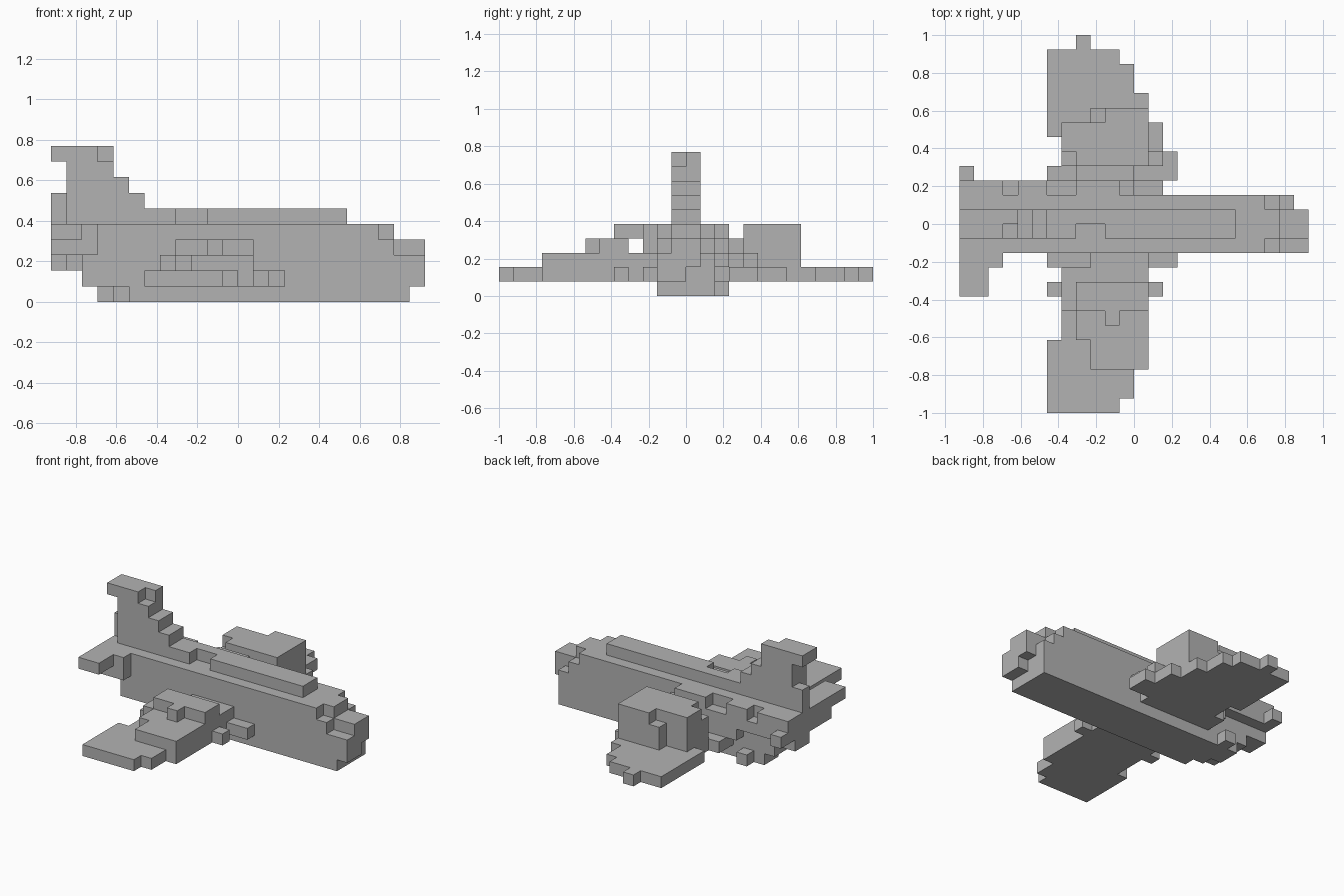
import bpy, bmesh
from mathutils import Vector
from itertools import product

cube = bpy.data.objects.get("Cube")
if cube:
    bpy.data.objects.remove(cube, do_unlink=True)

UNIT = 2 / 26
ORIGIN = Vector((-12, -13, 0))

grey = bpy.data.materials.new("plain_grey")
grey.use_nodes = True
colour = (0.45, 0.45, 0.45, 1)
grey.diffuse_color = colour
grey.node_tree.nodes["Principled BSDF"].inputs["Base Color"].default_value = colour


class Part:
    """A blocky part made of layered slabs, skinned with outer faces only."""

    def __init__(self, name):
        self.name = name
        self.cells = set()

    def slab(self, along, across, bottom, layers=1):
        self.cells.update(product(range(*along), range(*across),
                                  range(bottom, bottom + layers)))

    def build(self):
        bm = bmesh.new()
        for cell in self.cells:
            centre = Vector(cell) + Vector((.5, .5, .5))
            for axis, sign in product(range(3), (-1, 1)):
                neighbour = list(cell)
                neighbour[axis] += sign
                if tuple(neighbour) in self.cells:
                    continue
                out, u, v = Vector(), Vector(), Vector()
                out[axis] = sign / 2
                u[(axis + 1) % 3] = sign / 2
                v[(axis + 2) % 3] = .5
                corners = (-u - v, u - v, u + v, v - u)
                bm.faces.new([bm.verts.new((centre + out + c + ORIGIN) * UNIT)
                              for c in corners])
        bmesh.ops.remove_doubles(bm, verts=bm.verts, dist=UNIT / 100)
        bmesh.ops.dissolve_limit(bm, angle_limit=.01, verts=bm.verts, edges=bm.edges)
        mesh = bpy.data.meshes.new(self.name)
        bm.to_mesh(mesh)
        bm.free()
        mesh.materials.append(grey)
        bpy.context.collection.objects.link(bpy.data.objects.new(self.name, mesh))


# Fuselage, with stepped stern and nose
body = Part("fuselage")
body.slab(along=(5, 23), across=(11, 15), bottom=0)
body.slab(along=(4, 5), across=(12, 16), bottom=0)
body.slab(along=(3, 4), across=(13, 15), bottom=0)
body.slab(along=(2, 23), across=(11, 15), bottom=1, layers=2)
body.slab(along=(1, 2), across=(12, 15), bottom=2)
body.slab(along=(0, 1), across=(13, 15), bottom=2)
body.slab(along=(0, 22), across=(11, 15), bottom=3)
body.slab(along=(0, 21), across=(11, 15), bottom=4)
body.slab(along=(21, 22), across=(12, 14), bottom=4)
body.slab(along=(22, 24), across=(12, 14), bottom=3)
body.slab(along=(23, 24), across=(11, 14), bottom=2)
body.slab(along=(23, 24), across=(11, 13), bottom=1)
body.build()

# Uneven fairing along the rear side
fairing = Part("side_fairing")
for start, end in ((4, 6), (8, 11)):
    fairing.slab(along=(start, end), across=(15, 16), bottom=4)
fairing.slab(along=(3, 12), across=(15, 16), bottom=3)
fairing.slab(along=(5, 14), across=(15, 16), bottom=2)
fairing.build()

# Spine and upright fin
spine = Part("spine")
spine.slab(along=(1, 19), across=(13, 14), bottom=5)
spine.slab(along=(1, 8), across=(12, 13), bottom=5)
spine.slab(along=(10, 19), across=(12, 13), bottom=5)
spine.build()

fin = Part("tail_fin")
fin.slab(along=(0, 1), across=(13, 14), bottom=5, layers=2)
for level, end in enumerate((6, 5, 4)):
    fin.slab(along=(1, end), across=(12, 14), bottom=6 + level)
fin.slab(along=(0, 3), across=(12, 14), bottom=9)
fin.slab(along=(3, 4), across=(13, 14), bottom=9)
fin.build()

# Tailplane
tail = Part("tailplane")
tail.slab(along=(0, 2), across=(8, 11), bottom=4)
tail.slab(along=(2, 3), across=(10, 11), bottom=4)
tail.slab(along=(0, 3), across=(10, 11), bottom=3)
tail.slab(along=(0, 3), across=(15, 16), bottom=3, layers=2)
tail.slab(along=(0, 1), across=(16, 17), bottom=3)
tail.build()

# Right wing and its low engine pod
wing = Part("right_wing")
wing.slab(along=(6, 11), across=(0, 1), bottom=1)
wing.slab(along=(6, 12), across=(1, 5), bottom=1)
wing.slab(along=(7, 13), across=(3, 11), bottom=1)
wing.slab(along=(6, 14), across=(8, 9), bottom=1)
wing.slab(along=(6, 15), across=(10, 11), bottom=1)
wing.build()

pod = Part("right_engine")
pod.slab(along=(9, 13), across=(3, 11), bottom=2)
pod.slab(along=(8, 9), across=(5, 10), bottom=2)
pod.slab(along=(7, 8), across=(7, 10), bottom=2)
pod.slab(along=(8, 12), across=(7, 9), bottom=3)
pod.slab(along=(10, 11), across=(6, 7), bottom=3)
pod.slab(along=(12, 13), across=(7, 9), bottom=3)
pod.build()

# Left wing and its tall engine pod
wing = Part("left_wing")
wing.slab(along=(8, 9), across=(25, 26), bottom=1)
wing.slab(along=(6, 11), across=(24, 25), bottom=1)
wing.slab(along=(6, 12), across=(19, 24), bottom=1)
wing.slab(along=(7, 13), across=(17, 22), bottom=1)
wing.slab(along=(13, 14), across=(16, 20), bottom=1)
wing.slab(along=(14, 15), across=(16, 18), bottom=1)
wing.slab(along=(6, 13), across=(15, 17), bottom=1)
wing.build()

pod = Part("left_engine")
pod.slab(along=(7, 13), across=(17, 20), bottom=2, layers=2)
pod.slab(along=(9, 13), across=(20, 21), bottom=2, layers=2)
pod.slab(along=(8, 13), across=(17, 20), bottom=4)
pod.slab(along=(7, 8), across=(18, 20), bottom=4)
pod.slab(along=(10, 13), across=(20, 21), bottom=4)
pod.slab(along=(13, 14), across=(17, 18), bottom=2)
pod.slab(along=(8, 12), across=(16, 17), bottom=2)
pod.build()
